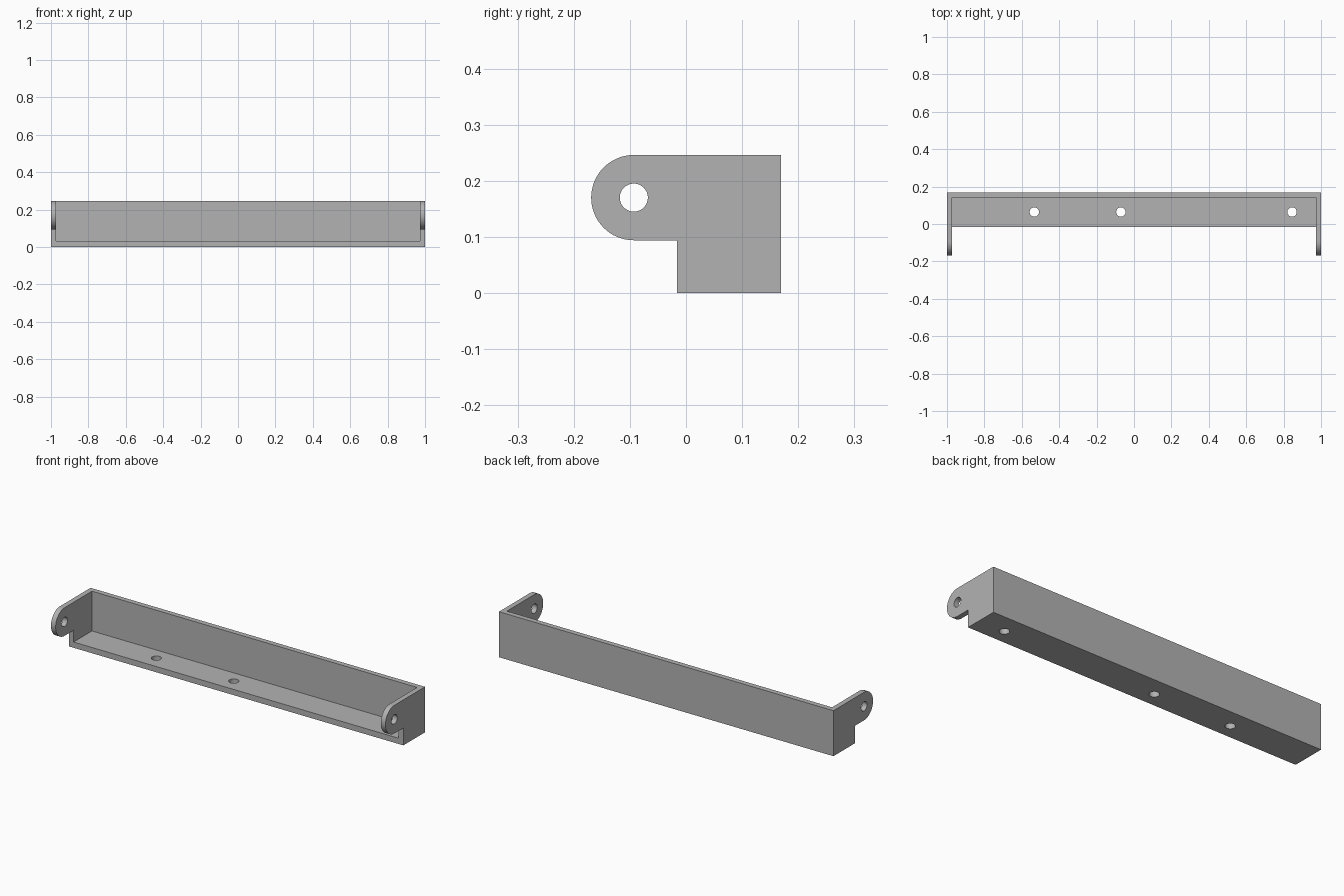
import bpy, bmesh, math
from mathutils import Matrix

cube = bpy.data.objects.get("Cube")
if cube:
    bpy.data.objects.remove(cube, do_unlink=True)

# Main sizes
HALF, HEIGHT, WALL, FLOOR = 1.0, 0.246, 0.028, 0.031
FRONT, BACK = -0.016, 0.169
LUG_R = 0.076
LUG_Y, LUG_Z = LUG_R - BACK, HEIGHT - LUG_R
HOLE_R = 0.025

grey = bpy.data.materials.new("plain grey")
grey.use_nodes = True
colour = (0.45, 0.45, 0.45, 1)
grey.diffuse_color = colour
grey.node_tree.nodes["Principled BSDF"].inputs["Base Color"].default_value = colour


def make_object(name, bm):
    bmesh.ops.recalc_face_normals(bm, faces=bm.faces)
    mesh = bpy.data.meshes.new(name)
    bm.to_mesh(mesh)
    bm.free()
    obj = bpy.data.objects.new(name, mesh)
    bpy.context.collection.objects.link(obj)
    mesh.materials.append(grey)
    return obj


def box(name, low, high):
    bm = bmesh.new()
    size = [h - l for l, h in zip(low, high)]
    centre = [(h + l) / 2 for l, h in zip(low, high)]
    bmesh.ops.create_cube(bm, size=1, matrix=Matrix.Translation(centre) @ Matrix.Diagonal((*size, 1)))
    return make_object(name, bm)


def rod(name, centre, depth, turn=Matrix()):
    bm = bmesh.new()
    bmesh.ops.create_cone(bm, cap_ends=True, segments=48, radius1=HOLE_R, radius2=HOLE_R,
                          depth=depth, matrix=Matrix.Translation(centre) @ turn)
    return make_object(name, bm)


def cut(target, cutter):
    cutter.hide_render = True
    mod = target.modifiers.new("cut", "BOOLEAN")
    mod.operation, mod.solver, mod.object = "DIFFERENCE", "EXACT", cutter
    bpy.context.view_layer.objects.active = target
    bpy.ops.object.modifier_apply(modifier=mod.name)
    bpy.data.objects.remove(cutter, do_unlink=True)


# Side profile with the rounded lug, extruded over the full width
profile = [(FRONT, 0), (BACK, 0), (BACK, HEIGHT)]
steps = 32
for i in range(steps + 1):
    a = math.pi / 2 + math.pi * i / steps
    profile.append((LUG_Y + LUG_R * math.cos(a), LUG_Z + LUG_R * math.sin(a)))
profile.append((FRONT, LUG_Z - LUG_R))

bm = bmesh.new()
side = bm.faces.new([bm.verts.new((-HALF, y, z)) for y, z in profile])
out = bmesh.ops.extrude_face_region(bm, geom=[side], use_keep_orig=True)
ends = [v for v in out["geom"] if isinstance(v, bmesh.types.BMVert)]
bmesh.ops.translate(bm, verts=ends, vec=(2 * HALF, 0, 0))
bracket = make_object("mounting_bracket", bm)

# Hollow the inside, leaving floor, back wall and two side plates
inner = HALF - WALL
cut(bracket, box("hollow_cutter", (-inner, -1, FLOOR), (inner, BACK - WALL, 1)))

# Pivot holes through both lugs
cut(bracket, rod("pivot_cutter", (0, LUG_Y, LUG_Z), 3, Matrix.Rotation(math.pi / 2, 4, "Y")))

# Screw holes through the floor
for x in (-0.533, -0.07, 0.845):
    cut(bracket, rod("screw_cutter", (x, 0.064, 0), 0.2))

bpy.ops.object.select_all(action="DESELECT")
bracket.select_set(True)
bpy.context.view_layer.objects.active = bracket
bpy.ops.object.shade_smooth_by_angle(angle=math.radians(30))
